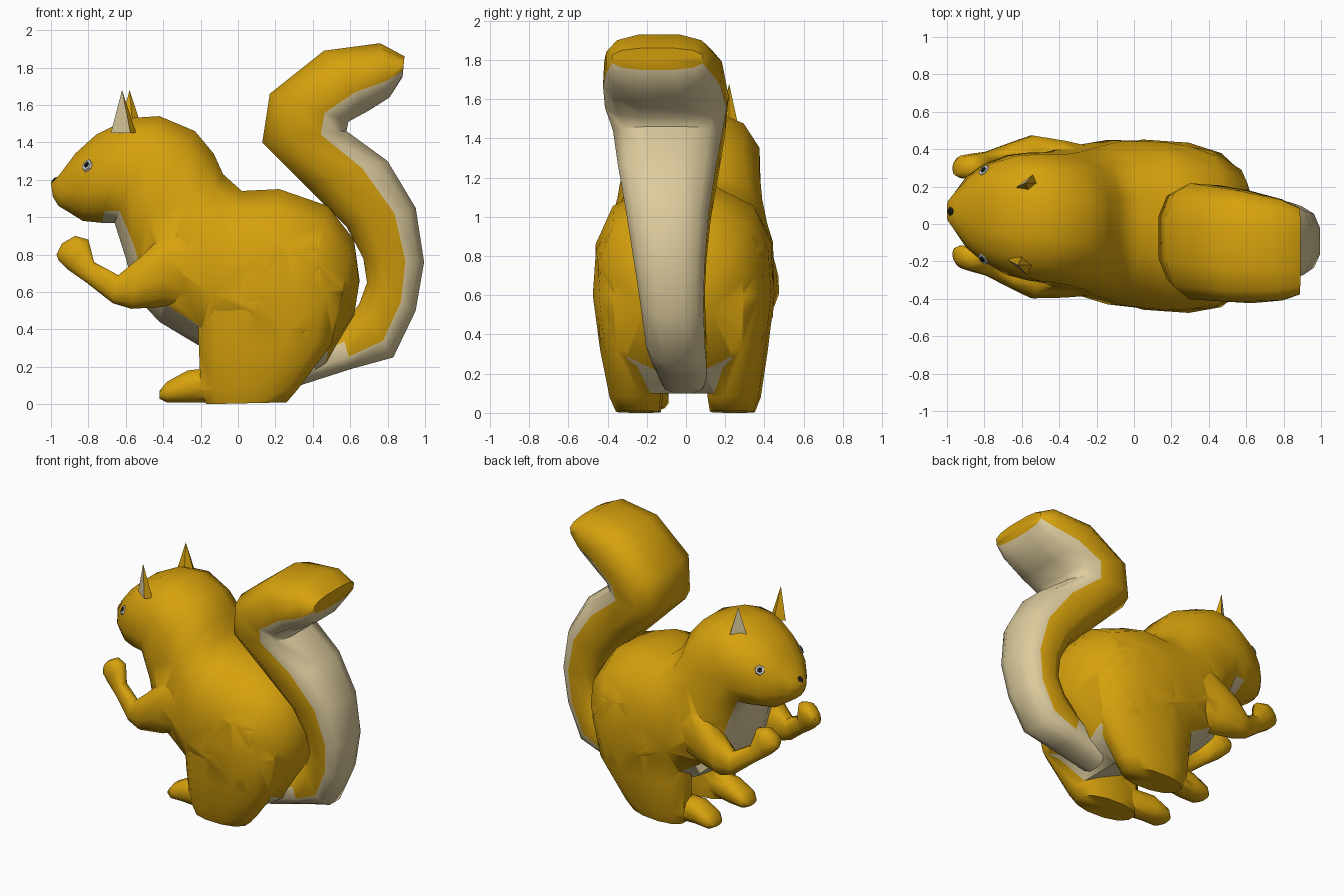
import bpy, bmesh, math
from mathutils import Vector

if "Cube" in bpy.data.objects:
    bpy.data.objects.remove(bpy.data.objects["Cube"])

N = 12
SKEW = -0.07   # the animal stands turned very slightly


def material(name, rgb):
    m = bpy.data.materials.new(name)
    m.diffuse_color = (*rgb, 1)
    m.use_nodes = True
    m.node_tree.nodes["Principled BSDF"].inputs["Base Color"].default_value = m.diffuse_color
    return m


FUR = material("fur", (0.68, 0.36, 0.004))
CREAM = material("cream", (0.72, 0.60, 0.34))
GREY = material("eye_grey", (0.6, 0.6, 0.6))
BLACK = material("black", (0.01, 0.01, 0.01))


def shade(ob, angle):
    bpy.ops.object.select_all(action='DESELECT')
    ob.select_set(True)
    bpy.context.view_layer.objects.active = ob
    bpy.ops.object.shade_smooth_by_angle(angle=math.radians(angle))


def finish(bm, name, mats, angle=60):
    bmesh.ops.recalc_face_normals(bm, faces=bm.faces)
    me = bpy.data.meshes.new(name)
    bm.to_mesh(me)
    bm.free()
    ob = bpy.data.objects.new(name, me)
    bpy.context.collection.objects.link(ob)
    for m in mats:
        me.materials.append(m)
    shade(ob, angle)
    return ob


def loft(name, sections, side=1, power=lambda x: 0.88, cream=None):
    """Sections: (x1, z1, x2, z2, half width, y centre); each is a rounded
    ring through two opposite points in the side view."""
    bm = bmesh.new()
    rings = []
    for x1, z1, x2, z2, w, yc in sections:
        ring, p = [], power(x1)
        norm = math.cos(math.pi / N) ** p
        for k in range(N):
            a = 2 * math.pi * (k + 0.5) / N
            c, s = (math.copysign(abs(f) ** p, f) / norm
                    for f in (math.cos(a), math.sin(a)))
            x = (x1 + x2) / 2 + c * (x1 - x2) / 2
            z = (z1 + z2) / 2 + c * (z1 - z2) / 2
            ring.append(bm.verts.new((x, side * (yc + s * w) + SKEW * x, z)))
        rings.append(ring)
    for i, (r, q) in enumerate(zip(rings, rings[1:])):
        for k in range(N):
            j = (k + 1) % N
            f = bm.faces.new((r[k], r[j], q[j], q[k]))
            if cream and cream(i, k):
                f.material_index = 1
    # End caps as fans
    for ring in (rings[0], rings[-1]):
        mid = bm.verts.new(sum((v.co for v in ring), Vector()) / N)
        for k in range(N):
            bm.faces.new((ring[k], ring[(k + 1) % N], mid))
    return finish(bm, name, [FUR, CREAM])


def merge(ob, other):
    """Unite a limb with the body so the skin is one surface."""
    mod = ob.modifiers.new("union", 'BOOLEAN')
    mod.operation, mod.solver, mod.object = 'UNION', 'EXACT', other
    bpy.context.view_layer.objects.active = ob
    bpy.ops.object.modifier_apply(modifier=mod.name)
    bpy.data.objects.remove(other)


# Body, neck and head in one loft, from rump to muzzle, with a pale belly
body = loft("body", [
    (0.65, 0.66, 0.62, 0.47, 0.17, 0), (0.62, 0.88, 0.47, 0.22, 0.33, 0),
    (0.48, 1.06, 0.28, 0.10, 0.42, 0), (0.22, 1.15, 0.05, 0.20, 0.45, 0),
    (0.02, 1.14, -0.22, 0.32, 0.44, 0), (-0.08, 1.23, -0.42, 0.44, 0.40, 0),
    (-0.13, 1.34, -0.55, 0.58, 0.37, 0), (-0.23, 1.46, -0.60, 0.78, 0.35, 0),
    (-0.42, 1.54, -0.66, 0.97, 0.34, 0), (-0.58, 1.53, -0.73, 0.97, 0.32, 0),
    (-0.76, 1.44, -0.83, 0.98, 0.26, 0), (-0.87, 1.34, -0.91, 1.03, 0.19, 0),
    (-0.96, 1.22, -0.96, 1.06, 0.10, 0), (-1.0, 1.18, -0.99, 1.11, 0.05, 0),
], power=lambda x: 0.72 if x > 0.1 else 0.82, cream=lambda i, k: 1 <= i <= 8 and 4 <= k <= 6)

# Tail, curling up and over, pale along its outer side
tail = [
    (0.42, 0.32, 0.33, 0.10, 0.12), (0.55, 0.40, 0.61, 0.19, 0.14),
    (0.65, 0.54, 0.83, 0.25, 0.15), (0.69, 0.65, 0.95, 0.50, 0.16),
    (0.67, 0.78, 0.995, 0.76, 0.18), (0.58, 0.95, 0.95, 1.05, 0.21),
    (0.36, 1.17, 0.80, 1.30, 0.25), (0.13, 1.40, 0.58, 1.46, 0.28),
    (0.17, 1.66, 0.59, 1.51, 0.31), (0.46, 1.89, 0.70, 1.57, 0.30),
    (0.76, 1.93, 0.81, 1.64, 0.27), (0.89, 1.86, 0.88, 1.75, 0.23)]
loft("tail", [(*t, -0.06 * ((t[1] + t[3]) / 2 - 0.4)) for t in tail],
     power=lambda x: 0.72,
     cream=lambda i, k: 3 <= k <= 7 or (i == 0 and 2 <= k <= 8))

# Paired parts
for label, s in (("left", 1), ("right", -1)):
    # Eye: a grey plate with a dark pupil set on the head surface
    eye_x = -0.82 + 0.02 * s
    ok, p, n, _ = body.closest_point_on_mesh(Vector((eye_x, s * 0.25 - SKEW * 0.5, 1.30)))
    rot = n.to_track_quat('Z', 'Y').to_matrix().to_4x4()
    for part, mat, r, lift in (("eye", GREY, 0.038, 0.0), ("pupil", BLACK, 0.02, 0.004)):
        bm = bmesh.new()
        bmesh.ops.create_cone(bm, cap_ends=True, segments=6, radius1=r, radius2=r * 0.85, depth=0.012)
        bm.transform(rot)
        bmesh.ops.translate(bm, verts=bm.verts, vec=p + n * lift)
        finish(bm, f"{label}_{part}", [mat], 30)

    # Pointed ear, pale on the outer front face
    x = -0.60 + 0.02 * s
    bm = bmesh.new()
    tip = bm.verts.new((x, s * 0.22, 1.68))
    base = [bm.verts.new((x + dx, s * y, 1.45))
            for dx, y in ((-0.06, 0.19), (0.045, 0.27), (0.075, 0.22), (0.02, 0.17))]
    for k in range(4):
        f = bm.faces.new((base[k], base[(k + 1) % 4], tip))
        f.material_index = int(k == 0)
    bm.faces.new(base)
    finish(bm, label + "_ear", [FUR, CREAM], 30)

    # Limbs, united with the body
    merge(body, loft(label + "_haunch", [
        (-0.17, 0.00, 0.26, 0.01, 0.11, 0.24), (-0.20, 0.08, 0.32, 0.08, 0.13, 0.25),
        (-0.21, 0.32, 0.50, 0.32, 0.15, 0.27), (-0.22, 0.60, 0.56, 0.60, 0.18, 0.275),
        (-0.15, 0.83, 0.50, 0.83, 0.16, 0.28), (0.00, 1.00, 0.40, 1.00, 0.10, 0.25)], s))
    merge(body, loft(label + "_foot", [
        (-0.42, 0.07, -0.42, 0.03, 0.05, 0.20), (-0.38, 0.12, -0.38, 0.01, 0.085, 0.20),
        (-0.27, 0.18, -0.28, 0.01, 0.09, 0.20), (-0.10, 0.20, -0.10, 0.01, 0.08, 0.22)], s))
    merge(body, loft(label + "_arm", [
        (-0.16, 0.92, -0.20, 0.60, 0.09, 0.30), (-0.36, 0.94, -0.40, 0.52, 0.13, 0.29),
        (-0.52, 0.79, -0.57, 0.51, 0.10, 0.335), (-0.64, 0.69, -0.67, 0.54, 0.06, 0.33),
        (-0.77, 0.76, -0.81, 0.65, 0.05, 0.28), (-0.80, 0.88, -0.91, 0.72, 0.065, 0.25),
        (-0.87, 0.90, -0.96, 0.77, 0.06, 0.24), (-0.94, 0.86, -0.97, 0.80, 0.035, 0.23)], s))
shade(body, 75)

# Nose
bm = bmesh.new()
bmesh.ops.create_uvsphere(bm, u_segments=8, v_segments=6, radius=0.035)
bmesh.ops.translate(bm, verts=bm.verts, vec=(-0.965, -SKEW * 0.97, 1.18))
finish(bm, "nose", [BLACK])
